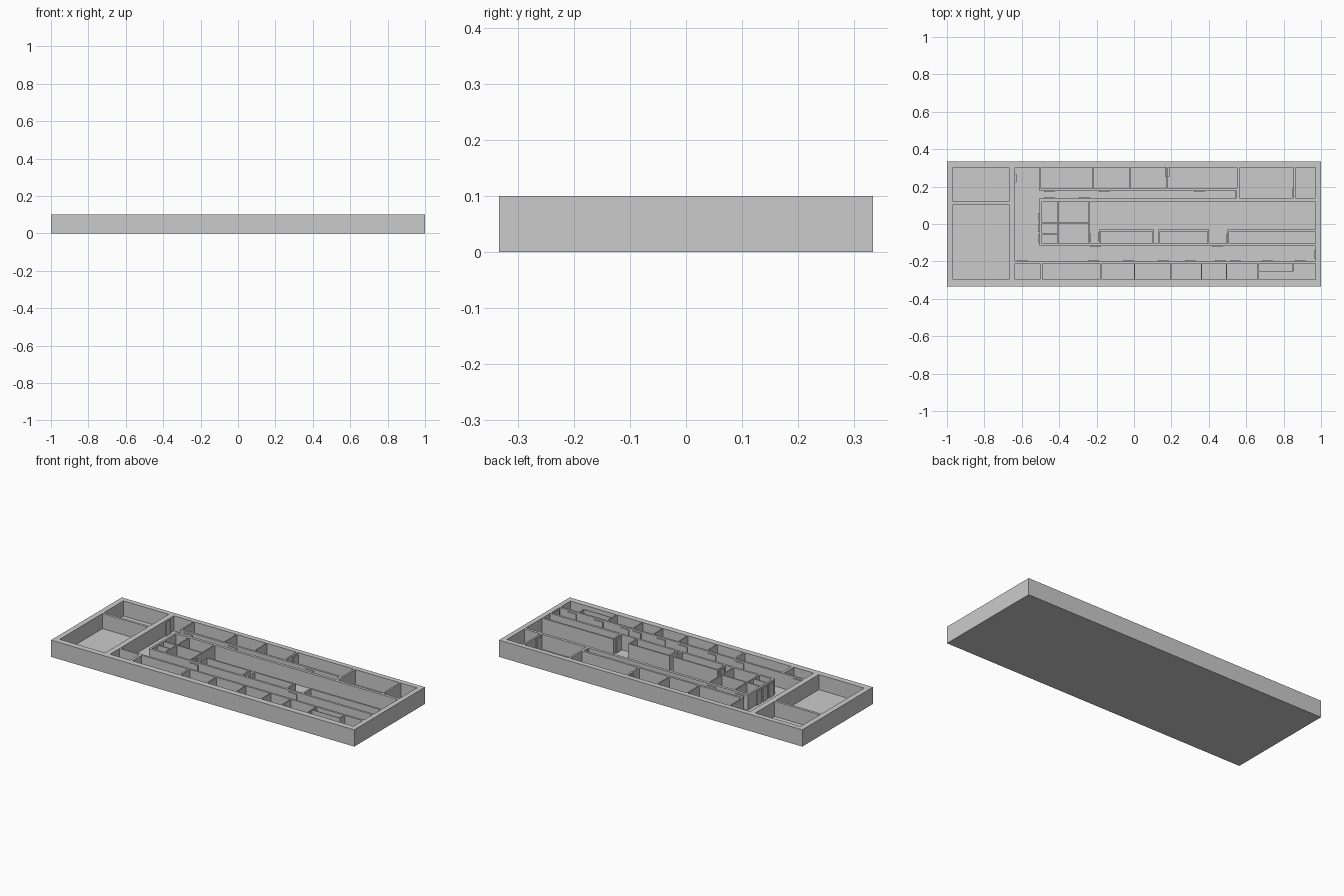
import bpy

H, FLOOR = 0.10, 0.01


def box(name, x0, x1, y0, y1, z0=0.0, z1=H):
    bpy.ops.mesh.primitive_cube_add(size=1, location=((x0 + x1) / 2, (y0 + y1) / 2, (z0 + z1) / 2))
    ob = bpy.context.object
    ob.name = name
    ob.scale = (x1 - x0, y1 - y0, z1 - z0)
    bpy.ops.object.transform_apply(location=True, rotation=True, scale=True)
    return ob


# Solid block that the rooms are carved from
block = box("building_walls", -1, 1, -0.333, 0.333)

rooms = [
    # two large rooms at the left end
    (-0.967, -0.668, 0.12, 0.302), (-0.967, -0.668, -0.297, 0.105),
    # corridors: left, upper, lower
    (-0.635, -0.505, -0.198, 0.302), (-0.52, 0.548, 0.138, 0.176), (-0.52, 0.97, -0.198, -0.118),
    # main hall and the niches between the small boxes
    (-0.236, 0.97, -0.03, 0.121), (-0.236, -0.187, -0.105, -0.02),
    (0.107, 0.13, -0.105, -0.02), (0.402, 0.5, -0.105, -0.02),
    # small rooms left of the hall
    (-0.493, -0.41, 0.009, 0.121), (-0.403, -0.243, 0.009, 0.121),
    (-0.493, -0.41, -0.049, 0.002), (-0.493, -0.41, -0.105, -0.056), (-0.403, -0.243, -0.105, 0.002),
    # boxes in front of the hall
    (-0.178, 0.098, -0.105, -0.039), (0.139, 0.394, -0.105, -0.039), (0.509, 0.97, -0.105, -0.041),
    # two deeper rooms at the upper right
    (0.563, 0.854, 0.138, 0.302), (0.864, 0.97, 0.138, 0.302),
]
# Upper row of rooms
for x0, x1 in ((-0.498, -0.223), (-0.217, -0.025), (-0.019, 0.173), (0.183, 0.552)):
    rooms.append((x0, x1, 0.189, 0.302))
# Lower row of rooms
for x0, x1 in ((-0.635, -0.503), (-0.488, -0.181), (-0.171, 0.0), (0.006, 0.194),
               (0.2, 0.358), (0.364, 0.492), (0.498, 0.661), (0.667, 0.97)):
    rooms.append((x0, x1, -0.297, -0.21))

for r in rooms:
    cutter = box("room_cutter", *r, FLOOR, H + 0.05)
    cutter.hide_render = True
    mod = block.modifiers.new("room", 'BOOLEAN')
    mod.operation, mod.solver, mod.object = 'DIFFERENCE', 'EXACT', cutter
    bpy.context.view_layer.objects.active = block
    bpy.ops.object.modifier_apply(modifier=mod.name)
    bpy.data.objects.remove(cutter)

# Thin partition in the last lower room
box("partition_long", 0.665, 0.852, -0.255, -0.251, FLOOR / 2, H)
box("partition_short", 0.848, 0.852, -0.255, -0.209, FLOOR / 2, H)

# Thin door leaves lying on corridor walls: (start x, wall y)
DT, DZ = 0.006, 0.09
flat_doors = [(-0.48, 0.138), (-0.295, 0.138), (-0.48, 0.171), (-0.187, 0.171), (0.32, 0.171),
              (-0.235, -0.124), (0.417, -0.124)]
flat_doors += [(x, -0.198) for x in (-0.625, -0.245, -0.06, 0.128, 0.273, 0.433, 0.513, 0.684, 0.861)]
for x, y in flat_doors:
    box("door_leaf", x, x + 0.056, y, y + DT, FLOOR / 2, DZ)
# Door leaves on walls running front to back: (wall x, start y)
for x, y in ((-0.635, 0.222), (-0.511, 0.013), (-0.511, -0.042), (-0.511, -0.1), (-0.236, -0.096),
             (-0.193, -0.09), (0.494, -0.1), (0.542, 0.14), (0.848, 0.145), (0.964, -0.185),
             (0.167, 0.255), (0.183, 0.255)):
    box("door_leaf", x, x + DT, y, y + 0.046, FLOOR / 2, DZ)
